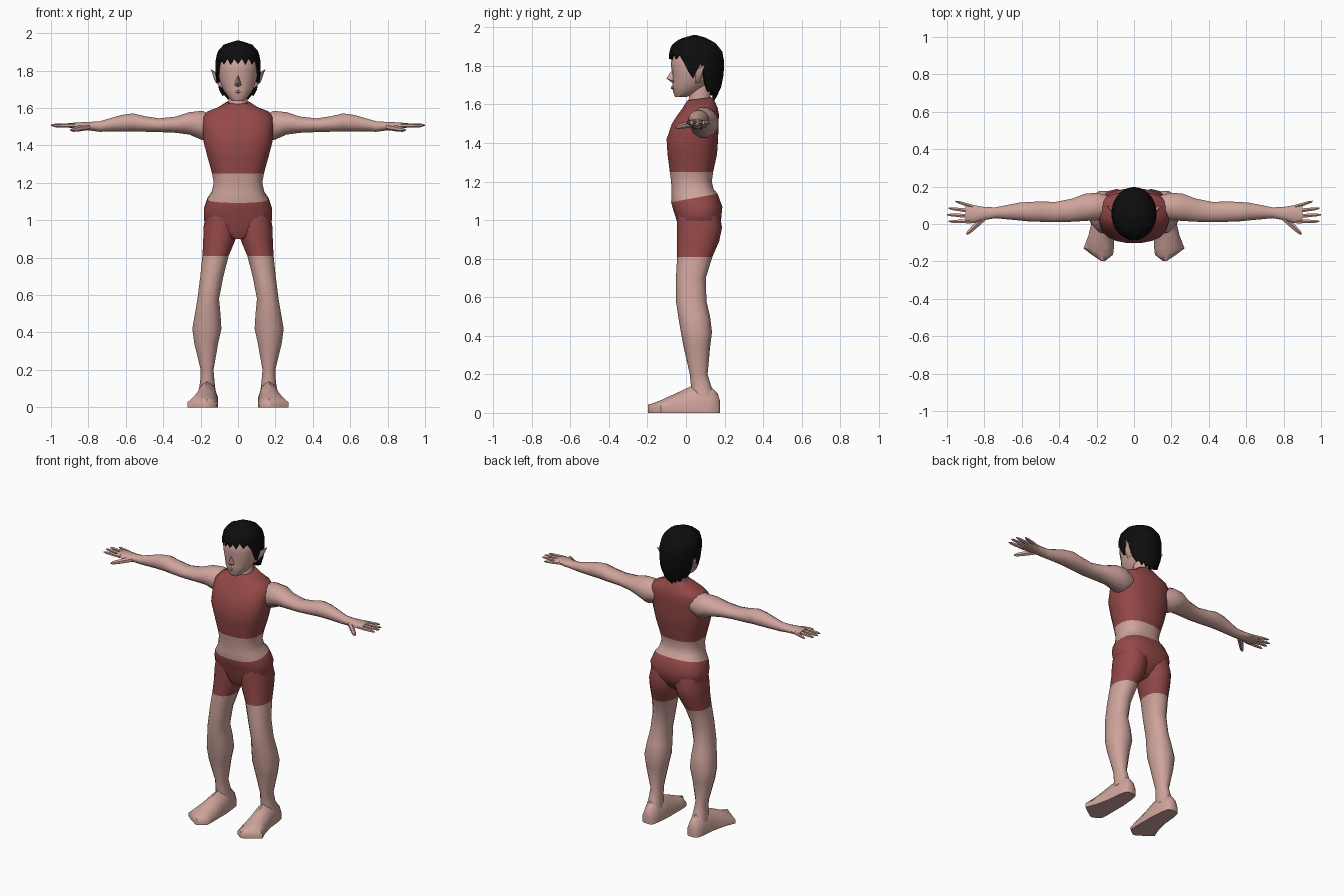
import bpy, bmesh, math
from mathutils import Vector


def material(name, rgb):
    m = bpy.data.materials.new(name)
    m.diffuse_color = (*rgb, 1)
    return m


SKIN = material("skin", (0.62, 0.37, 0.33))
RED = material("red_cloth", (0.30, 0.065, 0.065))
BLACK = material("black_hair", (0.004, 0.004, 0.004))


def finish(name, bm, mats, mirror=False):
    bmesh.ops.recalc_face_normals(bm, faces=bm.faces)
    me = bpy.data.meshes.new(name)
    bm.to_mesh(me)
    bm.free()
    for m in mats:
        me.materials.append(m)
    ob = bpy.data.objects.new(name, me)
    bpy.context.collection.objects.link(ob)
    if mirror:
        ob.modifiers.new("mirror", "MIRROR").use_mirror_merge = False
    bpy.ops.object.select_all(action='DESELECT')
    ob.select_set(True)
    bpy.context.view_layer.objects.active = ob
    bpy.ops.object.shade_smooth_by_angle(angle=math.radians(50))
    return ob


def loft(name, rings, mats, mirror=False, rule=None, cap_start=True):
    """Skin a list of closed rings; rule(face centre) picks the material."""
    bm = bmesh.new()
    vs = [[bm.verts.new(p) for p in r] for r in rings]
    n = len(rings[0])
    for a, b in zip(vs, vs[1:]):
        for i in range(n):
            j = (i + 1) % n
            bm.faces.new((a[i], a[j], b[j], b[i]))
    if cap_start:
        bm.faces.new(vs[0])
    bm.faces.new(vs[-1])
    if rule:
        for f in bm.faces:
            f.material_index = rule(f.calc_center_median())
    return finish(name, bm, mats, mirror)


def unit_ring(n, power=2.0):
    """Rounded unit section (superellipse)."""
    out = []
    for i in range(n):
        a = 2 * math.pi * (i + 0.5) / n
        c, s = math.cos(a), math.sin(a)
        out.append((math.copysign(abs(c) ** (2 / power), c),
                    math.copysign(abs(s) ** (2 / power), s)))
    return out


def level_ring(z, x0, x1, y0, y1, n=14, power=2.0, tilt=0.0):
    cx, cy, rx, ry = (x0 + x1) / 2, (y0 + y1) / 2, (x1 - x0) / 2, (y1 - y0) / 2
    return [Vector((cx + rx * u, cy + ry * v, z + tilt * v)) for u, v in unit_ring(n, power)]


# Torso with shirt, bare waist and upper shorts: z, half width, front, back, tilt
torso = [(0.90, .05, -.02, .10, 0), (0.94, .12, -.04, .15, 0), (1.0, .184, -.05, .183, 0),
         (1.06, .184, -.067, .190, .01), (1.115, .165, -.078, .165, .022),
         (1.15, .142, -.076, .145, .01), (1.20, .131, -.078, .135, 0), (1.25, .140, -.085, .142, 0),
         (1.34, .165, -.097, .162, 0), (1.42, .186, -.102, .168, 0), (1.50, .190, -.075, .170, 0),
         (1.55, .190, -.042, .172, 0), (1.582, .165, -.018, .165, 0), (1.605, .105, -.005, .155, 0),
         (1.63, .064, .010, .138, .008)]
loft("torso", [level_ring(z, -w, w, f, b, 20, 2.5, t) for z, w, f, b, t in torso], [SKIN, RED],
     rule=lambda c: 0 if 1.25 > c.z > 1.117 + .022 * (c.y - .04) / .12 else 1)

# Neck
loft("neck", [level_ring(z, -w, w, f, b, 12) for z, w, f, b in
              [(1.56, .06, .01, .13), (1.625, .054, .012, .13), (1.70, .052, .02, .13)]], [SKIN])

# Legs with shorts: z, inner, outer, front, back
leg = [(1.03, .0, .175, -.045, .175), (0.96, -.002, .187, -.047, .187), (0.89, .014, .188, -.046, .172),
       (0.81, .048, .192, -.046, .137), (0.70, .077, .203, -.052, .103), (0.58, .100, .218, -.052, .106),
       (0.50, .092, .232, -.040, .125), (0.42, .087, .246, -.027, .135), (0.34, .105, .235, -.012, .125),
       (0.20, .130, .200, .020, .112), (0.14, .125, .203, .026, .130), (0.08, .118, .212, .030, .150)]
loft("leg", [level_ring(z, a, b, f, k, 14, 2.2) for z, a, b, f, k in leg], [SKIN, RED], True,
     lambda c: 1 if c.z > .81 else 0)

# Feet: y, inner, outer, top height
foot = [(.177, .145, .185, .06), (.165, .125, .203, .10), (.12, .116, .214, .145), (.03, .108, .222, .14),
        (-.06, .108, .243, .098), (-.13, .108, .270, .066), (-.165, .112, .225, .052), (-.198, .155, .175, .042)]
sole = [(0, 0), (1, 0), (1, .4), (.82, .8), (.5, 1), (.18, .8), (0, .4)]
loft("foot", [[Vector((a + (b - a) * u, y, h * v)) for u, v in sole] for y, a, b, h in foot], [SKIN], True)

# Arms and palms: x, front, back, bottom, top
arm = [(.13, .03, .15, 1.45, 1.56), (.19, .018, .170, 1.425, 1.588), (.26, .014, .165, 1.456, 1.580),
       (.33, .010, .138, 1.466, 1.556), (.42, .008, .120, 1.470, 1.546), (.50, .010, .122, 1.472, 1.558),
       (.56, .012, .120, 1.474, 1.573), (.62, .018, .115, 1.474, 1.565), (.74, .030, .090, 1.472, 1.530),
       (.80, .020, .092, 1.480, 1.526), (.86, .003, .103, 1.488, 1.524), (.90, .006, .104, 1.493, 1.520)]
loft("arm", [[Vector((x, (f + b) / 2 + (b - f) / 2 * u, (lo + hi) / 2 + (hi - lo) / 2 * v))
              for u, v in unit_ring(12)] for x, f, b, lo, hi in arm], [SKIN], True)


# Fingers and thumb: tapered tubes between two points
def digit(name, a, b, r):
    a, b = Vector(a), Vector(b)
    side = (b - a).cross(Vector((0, 0, 1))).normalized()
    rings = [[a.lerp(b, t) + side * u * r * k + Vector((0, 0, v * r * k)) for u, v in unit_ring(6)]
             for t, k in ((0, 1.1), (.45, 1), (.85, .75), (1, .3))]
    loft(name, rings, [SKIN], True)


digit("index_finger", (.87, .014, 1.507), (.992, .014, 1.505), .011)
digit("middle_finger", (.87, .042, 1.507), (1.0, .050, 1.508), .011)
digit("ring_finger", (.87, .070, 1.507), (.992, .084, 1.507), .011)
digit("little_finger", (.86, .092, 1.507), (.955, .122, 1.504), .010)
digit("thumb", (.80, .035, 1.500), (.895, -.055, 1.482), .016)

# Head: z, half width, front, back
head = [(1.638, .030, -.055, .0), (1.662, .056, -.066, .06), (1.70, .082, -.070, .11),
        (1.75, .100, -.068, .15), (1.80, .106, -.078, .165), (1.86, .106, -.074, .17), (1.92, .07, -.02, .13)]
loft("head", [level_ring(z, -w, w, f, b, 18, 2.2) for z, w, f, b in head], [SKIN])


def hull(name, points, mirror=False):
    bm = bmesh.new()
    for p in points:
        bm.verts.new(p)
    bmesh.ops.convex_hull(bm, input=bm.verts)
    finish(name, bm, [SKIN], mirror)


# Nose, lips and pointed ears
hull("nose", [(0, -.068, 1.785), (0, -.102, 1.735), (.019, -.064, 1.722), (-.019, -.064, 1.722),
              (0, -.070, 1.712), (0, -.04, 1.74)])
hull("lips", [(.024, -.060, 1.688), (-.024, -.060, 1.688), (0, -.078, 1.694), (0, -.077, 1.681),
              (0, -.05, 1.67), (0, -.05, 1.70)])
hull("ear", [(.090, .045, 1.775), (.085, .050, 1.705), (.095, .085, 1.77), (.090, .075, 1.715),
             (.118, .055, 1.735), (.128, .080, 1.755), (.146, .098, 1.808), (.120, .062, 1.785)], True)

# Hair: shell around the skull with a jagged lower edge
SHAPE = [(1.60, .05, .00, .135), (1.66, .095, -.05, .172), (1.72, .115, -.074, .192), (1.80, .121, -.086, .199),
         (1.86, .120, -.088, .196), (1.905, .108, -.078, .172), (1.94, .075, -.035, .125), (1.96, .01, .035, .055)]
# lower edge height every ten degrees from front to back
EDGE = [1.835, 1.862, 1.832, 1.868, 1.835, 1.860, 1.825, 1.775, 1.735, 1.780,
        1.815, 1.700, 1.665, 1.672, 1.645, 1.660, 1.635, 1.645, 1.620]


def hair_point(angle, z):
    for lo, hi in zip(SHAPE, SHAPE[1:]):
        if z <= hi[0]:
            t = (z - lo[0]) / (hi[0] - lo[0])
            w, f, b = (lo[k] + (hi[k] - lo[k]) * t for k in (1, 2, 3))
            break
    return Vector((w * math.sin(angle), (f + b) / 2 - (b - f) / 2 * math.cos(angle), z))


levels = (0, .2, .4, .6, .75, .88, .96, 1)
hair = []
for t in levels:
    ring = []
    for i in range(36):
        low = EDGE[min(i, 36 - i)]
        ring.append(hair_point(math.radians(i * 10), low + (1.96 - low) * t))
    hair.append(ring)
# turned-in rim that gives the locks thickness
rim = [Vector((p.x * .84, .055 + (p.y - .055) * .84, p.z + .004)) for p in hair[0]]
loft("hair", [rim] + hair, [BLACK], cap_start=False)
